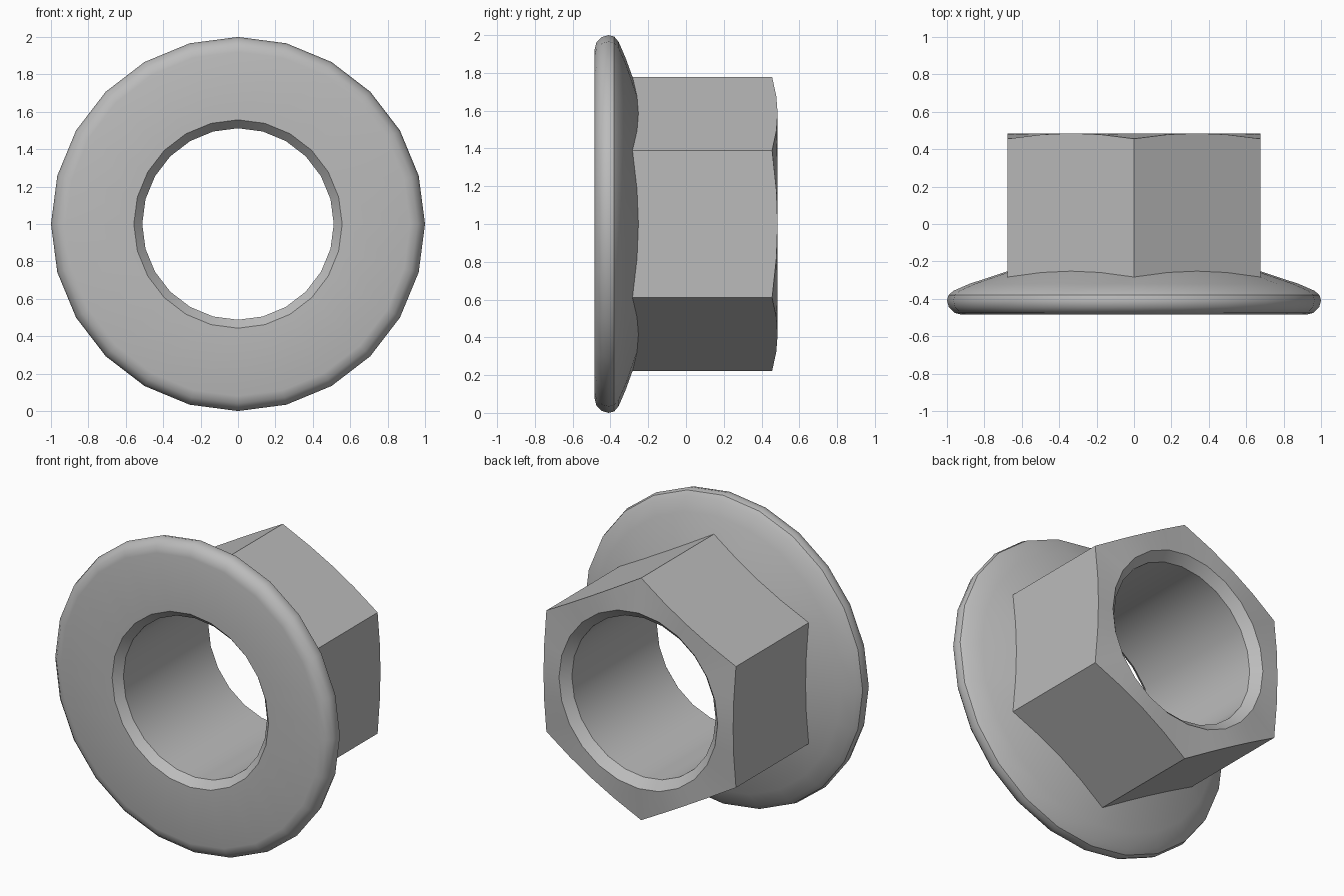
import bpy, bmesh, math

cube = bpy.data.objects.get("Cube")
if cube:
    bpy.data.objects.remove(cube, do_unlink=True)

SEGMENTS = 24
APOTHEM = 0.675

steel = bpy.data.materials.new("grey_steel")
steel.use_nodes = True
colour = (0.5, 0.5, 0.5, 1)
steel.diffuse_color = colour
steel.node_tree.nodes["Principled BSDF"].inputs["Base Color"].default_value = colour


def hex_radius(a):
    """Distance from the axis to the hexagon side at angle a (a corner at a = 0)."""
    return APOTHEM / math.cos(a % (math.pi / 3) - math.pi / 6)


def circle(r, y):
    return lambda a: (r, y)


def hex_ring(y, slope):
    """Hexagon outline lying on a cone around the axis."""
    return lambda a: (hex_radius(a), y - slope * (hex_radius(a) - APOTHEM))


# Rings of the section, from the front hole edge round to the bore
rings = [
    # flange front face and rounded rim
    circle(0.557, -0.485), circle(0.92, -0.485), circle(0.96, -0.475),
    circle(0.99, -0.445), circle(1.0, -0.41), circle(0.992, -0.38),
    circle(0.965, -0.357),
    # sloped flange back, hexagon walls and chamfered end
    circle(0.88, -0.32), hex_ring(-0.252, 0.3), hex_ring(0.485, 0.28),
    circle(0.565, 0.485),
    # bore with a chamfer at each end
    circle(0.512, 0.43), circle(0.512, -0.435),
]

bm = bmesh.new()
loops = []
for ring in rings:
    loop = []
    for i in range(SEGMENTS):
        a = math.tau * i / SEGMENTS
        r, y = ring(a)
        loop.append(bm.verts.new((r * math.sin(a), y, 1 + r * math.cos(a))))
    loops.append(loop)
for k, loop in enumerate(loops):
    following = loops[(k + 1) % len(loops)]
    for i in range(SEGMENTS):
        j = (i + 1) % SEGMENTS
        bm.faces.new((loop[i], loop[j], following[j], following[i]))
bmesh.ops.recalc_face_normals(bm, faces=bm.faces)

mesh = bpy.data.meshes.new("flange_nut")
bm.to_mesh(mesh)
bm.free()
mesh.materials.append(steel)
nut = bpy.data.objects.new("flange_nut", mesh)
bpy.context.collection.objects.link(nut)

# Smooth the round surfaces, keep the hexagon edges crisp
bpy.ops.object.select_all(action="DESELECT")
nut.select_set(True)
bpy.context.view_layer.objects.active = nut
bpy.ops.object.shade_smooth_by_angle(angle=math.radians(32))
